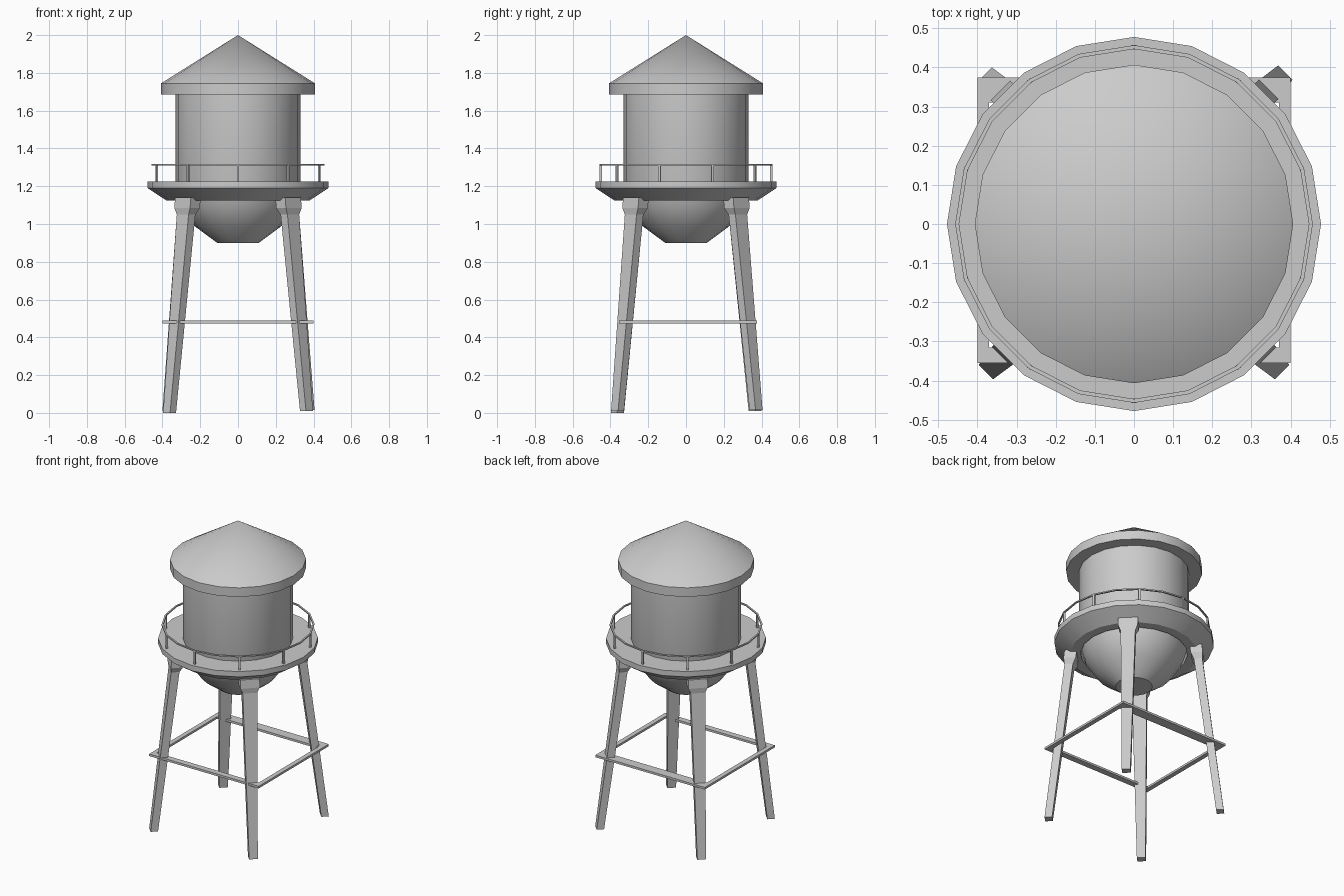
import bpy, bmesh, math
from mathutils import Vector

if "Cube" in bpy.data.objects:
    bpy.data.objects.remove(bpy.data.objects["Cube"])

SIDES = 20


def make(name, bm, smooth=False):
    bmesh.ops.remove_doubles(bm, verts=bm.verts, dist=1e-5)
    bmesh.ops.recalc_face_normals(bm, faces=bm.faces)
    me = bpy.data.meshes.new(name)
    bm.to_mesh(me)
    bm.free()
    ob = bpy.data.objects.new(name, me)
    bpy.context.collection.objects.link(ob)
    if smooth:
        bpy.ops.object.select_all(action='DESELECT')
        bpy.context.view_layer.objects.active = ob
        ob.select_set(True)
        bpy.ops.object.shade_smooth_by_angle(angle=math.radians(30))
    return ob


def lathe(name, profile, closed=False):
    """Spin (radius, z) points round the z axis; the open ends are capped."""
    bm = bmesh.new()
    rings = []
    for r, z in profile:
        if r == 0:
            rings.append([bm.verts.new((0, 0, z))] * SIDES)
        else:
            rings.append([bm.verts.new((r * math.cos(math.tau * i / SIDES),
                                        r * math.sin(math.tau * i / SIDES), z))
                          for i in range(SIDES)])
    pairs = list(zip(rings, rings[1:]))
    if closed:
        pairs.append((rings[-1], rings[0]))
    for a, b in pairs:
        for i in range(SIDES):
            j = (i + 1) % SIDES
            bm.faces.new(list(dict.fromkeys((a[i], a[j], b[j], b[i]))))
    if not closed:
        for ring in (rings[0], rings[-1]):
            if ring[0] is not ring[1]:
                bm.faces.new(ring)
    return make(name, bm, True)


def add_box(bm, lo, hi):
    lo, hi = Vector(lo), Vector(hi)
    verts = bmesh.ops.create_cube(bm, size=1)['verts']
    for v in verts:
        v.co = (lo + hi) / 2 + v.co * (hi - lo)
    return verts


# Roof, tank with bowl, and walkway
lathe("roof", [(0.33, 1.685), (0.407, 1.685), (0.407, 1.745), (0, 2.0)])
lathe("tank", [(0.11, 0.9), (0.225, 0.985), (0.295, 1.085), (0.33, 1.2), (0.33, 1.70)])
lathe("walkway", [(0.32, 1.125), (0.38, 1.125), (0.478, 1.19), (0.478, 1.225), (0.32, 1.225)], True)

# Railing: thin hoop on ten posts
lathe("hand_rail", [(0.447, 1.309), (0.457, 1.309), (0.457, 1.317), (0.447, 1.317)], True)
bm = bmesh.new()
for k in range(10):
    a = math.radians(90 + 36 * k)
    verts = add_box(bm, (0.446, -0.006, 1.22), (0.457, 0.006, 1.312))
    for v in verts:
        x, y = v.co.x, v.co.y
        v.co.x = x * math.cos(a) - y * math.sin(a)
        v.co.y = x * math.sin(a) + y * math.cos(a)
make("railing_posts", bm)

# Legs: tapered, splayed, flared heads; sections are (z, inner r, outer r, width)
SECTIONS = [(0, 0.49, 0.535, 0.052), (1.05, 0.363, 0.414, 0.088),
            (1.085, 0.345, 0.418, 0.118), (1.14, 0.338, 0.412, 0.118)]
FEET = {"front_left_leg": (-1, -1, 0.0, 0.0), "front_right_leg": (1, -1, 0.0, 0.01),
        "back_left_leg": (-1, 1, 0.005, 0.01), "back_right_leg": (1, 1, 0.012, 0.015)}
for name, (sx, sy, out, lift) in FEET.items():
    bm = bmesh.new()
    rad = Vector((sx, sy, 0)).normalized()
    tan = Vector((-rad.y, rad.x, 0))
    rings = []
    for n, (z, ri, ro, w) in enumerate(SECTIONS):
        d, up = (out, lift) if n == 0 else (0, 0)
        rings.append([bm.verts.new(rad * (r + d) + tan * t * w / 2 + Vector((0, 0, z + up)))
                      for r, t in ((ri, -1), (ro, -1), (ro, 1), (ri, 1))])
    for a, b in zip(rings, rings[1:]):
        for i in range(4):
            j = (i + 1) % 4
            bm.faces.new((a[i], a[j], b[j], b[i]))
    bm.faces.new(rings[0])
    bm.faces.new(rings[-1])
    make(name, bm)

# Flat square brace round the legs
Z0, Z1 = 0.474, 0.488
for name, x0, x1, y0, y1 in (("front_brace", -0.4, 0.4, -0.355, -0.315),
                             ("back_brace", -0.4, 0.4, 0.31, 0.375),
                             ("left_brace", -0.4, -0.37, -0.315, 0.31),
                             ("right_brace", 0.37, 0.4, -0.315, 0.31)):
    bm = bmesh.new()
    add_box(bm, (x0, y0, Z0), (x1, y1, Z1))
    make(name, bm)
